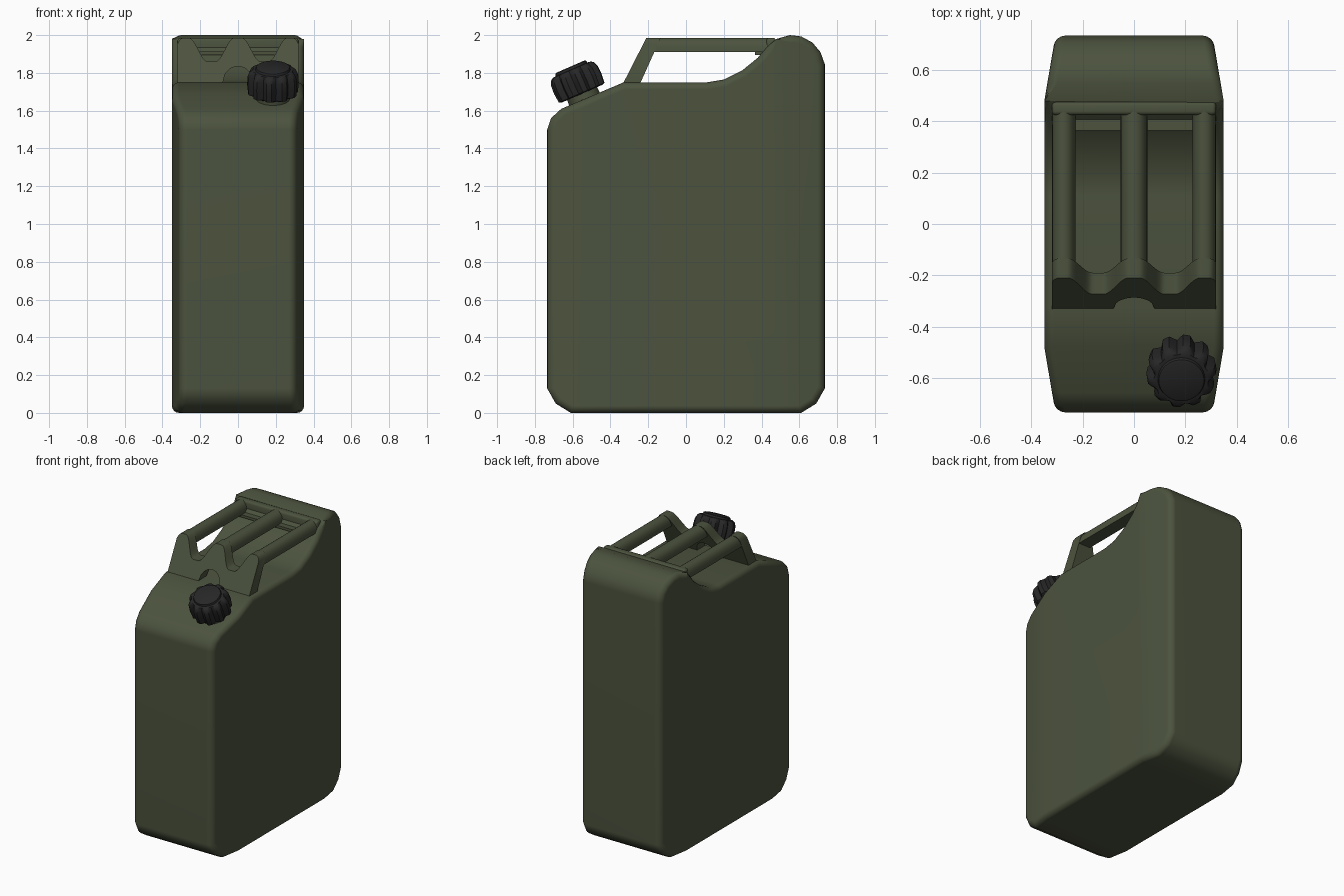
import bpy, bmesh, math
from mathutils import Vector, Matrix

if "Cube" in bpy.data.objects:
    bpy.data.objects.remove(bpy.data.objects["Cube"])


def material(name, rgb):
    m = bpy.data.materials.new(name)
    m.diffuse_color = (*rgb, 1)
    m.use_nodes = True
    m.node_tree.nodes["Principled BSDF"].inputs["Base Color"].default_value = m.diffuse_color
    return m


GREEN = material("olive green", (0.072, 0.086, 0.048))
BLACK = material("black plastic", (0.020, 0.020, 0.021))


def finish(bm, name, mat, angle=35):
    bmesh.ops.recalc_face_normals(bm, faces=bm.faces)
    me = bpy.data.meshes.new(name)
    bm.to_mesh(me)
    bm.free()
    me.materials.append(mat)
    me.shade_smooth()
    me.set_sharp_from_angle(angle=math.radians(angle))
    ob = bpy.data.objects.new(name, me)
    bpy.context.collection.objects.link(ob)
    return ob


def loft(rings):
    """Closed skin over a row of equal-length rings, capped at both ends."""
    bm = bmesh.new()
    vs = [[bm.verts.new(p) for p in r] for r in rings]
    n = len(vs[0])
    for a, b in zip(vs, vs[1:]):
        for i in range(n):
            j = (i + 1) % n
            bm.faces.new((a[i], a[j], b[j], b[i]))
    bm.faces.new(vs[0])
    bm.faces.new(vs[-1])
    return bm


# Can body: side profile, tapered towards front and back, rounded rim
profile = [(-0.61, 0), (-0.69, 0.05), (-0.735, 0.13), (-0.735, 1.50), (-0.715, 1.56),
           (-0.66, 1.61), (-0.33, 1.75), (0.11, 1.75), (0.20, 1.765), (0.30, 1.815),
           (0.38, 1.88), (0.43, 1.94), (0.48, 1.98), (0.55, 2.0), (0.61, 1.993),
           (0.67, 1.96), (0.712, 1.91), (0.735, 1.845), (0.735, 0.13), (0.69, 0.05), (0.61, 0)]
bm = loft([[(x, y, z) for y, z in profile] for x in (-0.35, 0.35)])
for y in (-0.48, 0.48):
    bmesh.ops.bisect_plane(bm, geom=bm.verts[:] + bm.edges[:] + bm.faces[:],
                           plane_co=(0, y, 0), plane_no=(0, 1, 0))
for v in bm.verts:
    v.co.x -= math.copysign(0.17 * max(0, abs(v.co.y) - 0.48), v.co.x)
bmesh.ops.recalc_face_normals(bm, faces=bm.faces)
rim = [e for e in bm.edges
       if sorted(abs(f.normal.x) > 0.8 for f in e.link_faces) == [False, True]]
bmesh.ops.bevel(bm, geom=rim, offset=0.038, segments=4, profile=0.5,
                affect='EDGES', clamp_overlap=False)
body = finish(bm, "can_body", GREEN, 40)
wn = body.modifiers.new("weighted", 'WEIGHTED_NORMAL')
wn.keep_sharp = True

# Slanted front plate of the handle: scalloped top, arched drain hole
rings = []
for i in range(65):
    x = -0.32 + i * 0.01
    d = min(abs(x - c) for c in (-0.28, 0, 0.28))
    t = min(1, max(0, (d - 0.02) / 0.10))
    top = 1.86 + 0.125 * (0.5 + 0.5 * math.cos(math.pi * t))
    if abs(x) > 0.29:
        top -= 0.02 * ((abs(x) - 0.29) / 0.03) ** 2
    low = 1.73
    if abs(x) < 0.081:
        low = 1.75 + 1.05 * math.sqrt(max(0, 0.0064 - x * x))

    def front(z): return -0.33 + (z - 1.75) * 0.51
    def back(z): return -0.24 + (z - 1.75) * 0.45
    rings.append([(x, front(low), low), (x, front(top), top),
                  (x, back(top), top), (x, back(low), low)])
finish(loft(rings), "handle_plate", GREEN)

# Three round-topped grip bars
for name, cx, hw in (("left", -0.274, 0.046), ("middle", 0, 0.052), ("right", 0.274, 0.046)):
    sec = [(cx + hw * math.cos(a), 1.91 + 0.075 * math.sin(a) ** 0.75)
           for a in (math.pi * k / 12 for k in range(1, 12))]
    sec = [(cx + hw, 1.91)] + sec + [(cx - hw, 1.91)]
    finish(loft([[(x, y, z) for x, z in sec] for y in (-0.205, 0.46)]),
           name + "_grip_bar", GREEN)


# Rear end of the handle, joined to the hump of the can
def box(name, x, y0, y1, z0, z1, bevel):
    bm = bmesh.new()
    bmesh.ops.create_cube(bm, size=1, matrix=Matrix.Translation((0, (y0 + y1) / 2, (z0 + z1) / 2))
                          @ Matrix.Diagonal((2 * x, y1 - y0, z1 - z0, 1)))
    if bevel:
        bmesh.ops.bevel(bm, geom=bm.edges[:], offset=bevel, segments=3,
                        profile=0.5, affect='EDGES')
    finish(bm, name, GREEN)


box("handle_rear_ledge", 0.30, 0.365, 0.45, 1.895, 1.913, 0)
box("handle_rear_end", 0.32, 0.425, 0.477, 1.90, 1.985, 0.015)

# Neck and cap share a tilted axis square to the front slope
axis = Vector((0, -0.40, 0.916))
place = Matrix.Translation((0.185, -0.55, 1.69)) @ axis.to_track_quat('Z', 'Y').to_matrix().to_4x4()


def turned(name, mat, rows, lobes, angle):
    """Rows are (radius, height, groove depth) around the tilted axis."""
    n = lobes * 6
    rings = []
    for r, h, g in rows:
        ring = []
        for k in range(n):
            a = 2 * math.pi * (k + 0.5) / n
            cut = g * (0, 0, 0, 0.55, 1, 0.55)[k % 6]
            ring.append(place @ Vector(((r - cut) * math.cos(a), (r - cut) * math.sin(a), h)))
        rings.append(ring)
    finish(loft(rings), name, mat, angle)


turned("neck", GREEN, [(0.115, -0.09, 0), (0.105, -0.055, 0), (0.088, -0.035, 0),
                       (0.085, 0.03, 0)], 8, 35)
turned("screw_cap", BLACK, [(0.118, 0, 0.012), (0.132, 0.006, 0.022), (0.137, 0.06, 0.024),
                            (0.134, 0.105, 0.024), (0.124, 0.128, 0.018), (0.110, 0.138, 0.006),
                            (0.092, 0.140, 0), (0.088, 0.152, 0), (0.080, 0.156, 0)], 10, 35)
